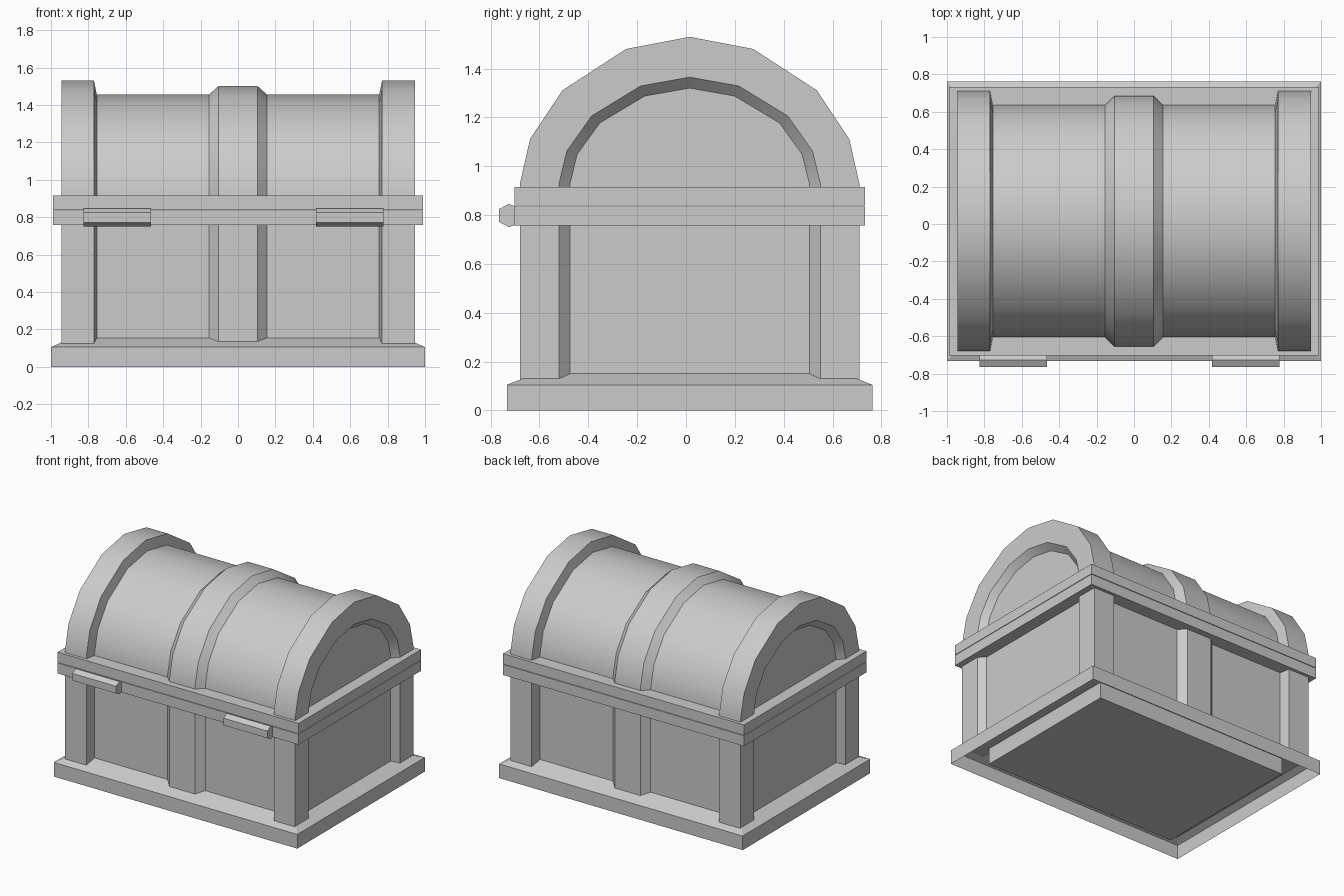
import bpy, bmesh, math

cube = bpy.data.objects.get("Cube")
if cube:
    bpy.data.objects.remove(cube, do_unlink=True)

CY = 0.015  # the chest body sits slightly behind the origin

grey = bpy.data.materials.new("plain_grey")
grey.use_nodes = True
grey.diffuse_color = (0.6, 0.6, 0.6, 1)
grey.node_tree.nodes["Principled BSDF"].inputs["Base Color"].default_value = (0.6, 0.6, 0.6, 1)


def loft(name, rings, caps=True, smooth=False):
    """Bridge equal-length closed rings of 3D points into one mesh."""
    bm = bmesh.new()
    loops = [[bm.verts.new(p) for p in ring] for ring in rings]
    for a, b in zip(loops, loops[1:]):
        n = len(a)
        for i in range(n):
            j = (i + 1) % n
            bm.faces.new((a[i], a[j], b[j], b[i]))
    if caps:
        bm.faces.new(loops[0])
        bm.faces.new(loops[-1])
    bmesh.ops.recalc_face_normals(bm, faces=bm.faces)
    mesh = bpy.data.meshes.new(name)
    bm.to_mesh(mesh)
    bm.free()
    mesh.materials.append(grey)
    ob = bpy.data.objects.new(name, mesh)
    bpy.context.collection.objects.link(ob)
    if smooth:
        bpy.ops.object.select_all(action="DESELECT")
        ob.select_set(True)
        bpy.context.view_layer.objects.active = ob
        bpy.ops.object.shade_smooth_by_angle(angle=math.radians(30))
    return ob


def rect(hx, hy, z, cy=CY):
    return [(-hx, cy - hy, z), (hx, cy - hy, z), (hx, cy + hy, z), (-hx, cy + hy, z)]


# Cross-sections: half width and crown height
DEEP, OPENING = (0.49, 1.32), (0.535, 1.365)
BIG, CORE, MID = (0.695, 1.53), (0.62, 1.455), (0.67, 1.50)

# Half of the lengthwise layout: recessed end panel, corner band, barrel, middle strap
HALF = [(-0.90, DEEP), (-0.945, OPENING), (-0.945, BIG), (-0.77, BIG),
        (-0.755, CORE), (-0.155, CORE), (-0.105, MID)]
STATIONS = HALF + [(-x, s) for x, s in reversed(HALF)]

ARCH = [(1, 0), (0.94, 0.305), (0.75, 0.635), (0.375, 0.917)]
SPRING = 0.93


def lid_ring(x, section):
    hw, top = section
    h = top - SPRING
    right = [(1, None)] + ARCH
    pts = [(u, 0.88 if v is None else SPRING + h * v) for u, v in right]
    pts = pts + [(0, top)] + [(-u, z) for u, z in reversed(pts)]
    return [(x, CY + u * hw, z) for u, z in pts]


def body_ring(x, section):
    hw = section[0]
    return [(x, CY + s * hw, z) for s, z in ((-1, 0.12), (-1, 0.80), (1, 0.80), (1, 0.12))]


# Arched lid and box, each with bands and recessed ends
loft("arched_lid", [lid_ring(x, s) for x, s in STATIONS], smooth=True)
loft("chest_body", [body_ring(x, s) for x, s in STATIONS])

# Rims meeting at a thin seam
loft("body_rim", [rect(0.99, 0.718, 0.757), rect(0.99, 0.718, 0.835)])
loft("lid_rim", [rect(0.99, 0.718, 0.839), rect(0.99, 0.718, 0.915)])

# Hollow plinth with sloped top, and the floor block inside it
loft("plinth", [rect(1.0, 0.748, 0.0), rect(1.0, 0.748, 0.105),
                rect(0.885, 0.615, 0.157)], caps=False)
loft("floor_block", [rect(0.80, 0.585, 0.0), rect(0.80, 0.585, 0.15)])

# Two faceted bars on the front rim
BAR = [(-0.765, 0.825), (-0.765, 0.772), (-0.725, 0.75),
       (-0.695, 0.762), (-0.695, 0.835), (-0.727, 0.846)]
for side, cx in (("right", -0.645), ("left", 0.597)):
    loft("hinge_bar_" + side,
         [[(cx + dx, y, z) for y, z in BAR] for dx in (-0.18, 0.18)])
